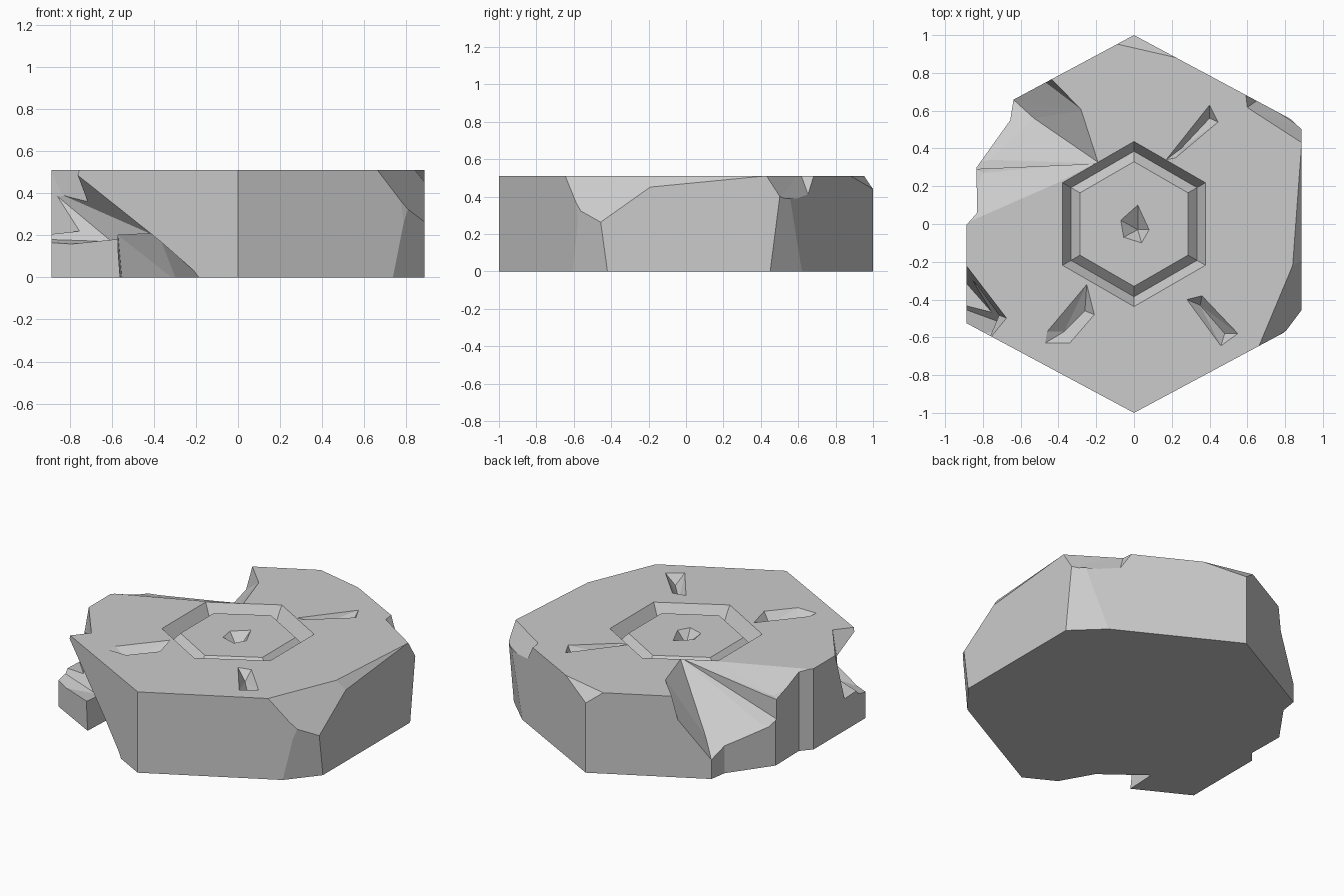
import bpy, bmesh, math
from mathutils import Vector

if "Cube" in bpy.data.objects:
    bpy.data.objects.remove(bpy.data.objects["Cube"])

TOP = 0.51
HEX = [(0, -1), (0.887, -0.525), (0.887, 0.525), (0, 1), (-0.887, 0.525), (-0.887, -0.525)]


def finish(bm, name):
    bmesh.ops.recalc_face_normals(bm, faces=bm.faces[:])
    mesh = bpy.data.meshes.new(name)
    bm.to_mesh(mesh)
    bm.free()
    obj = bpy.data.objects.new(name, mesh)
    bpy.context.collection.objects.link(obj)
    return obj


def hull(name, pts):
    """Convex chunk through the given points."""
    bm = bmesh.new()
    for p in pts:
        bm.verts.new(p)
    bmesh.ops.convex_hull(bm, input=bm.verts[:])
    loose = [v for v in bm.verts if not v.link_faces]
    bmesh.ops.delete(bm, geom=loose, context='VERTS')
    return finish(bm, name)


def lofted(name, rings):
    """Closed solid through equal-sized rings of points."""
    bm = bmesh.new()
    loops = [[bm.verts.new(p) for p in ring] for ring in rings]
    n = len(loops[0])
    for a, b in zip(loops, loops[1:]):
        for i in range(n):
            bm.faces.new((a[i], a[(i + 1) % n], b[(i + 1) % n], b[i]))
    bm.faces.new(loops[0])
    bm.faces.new(loops[-1])
    return finish(bm, name)


def hex_ring(r, z):
    return [(r * math.sin(i * math.pi / 3), r * math.cos(i * math.pi / 3), z) for i in range(6)]


def pit(name, rim, floor):
    """Pocket with sloping walls: rim on the top face, deeper floor points."""
    pts = [(x, y, TOP) for x, y in rim] + [(x, y, TOP + 0.05) for x, y in rim]
    return hull(name, pts + floor)


def trim(name, outline):
    """Full-height vertical cut with the given outline."""
    return hull(name, [(x, y, z) for x, y in outline for z in (-0.05, 0.6)])


# Hexagonal slab
slab = lofted("hex_slab", [[(x, y, z) for x, y in HEX] for z in (0, TOP)])

# Flat chips on the corners, each a plane through three points
chips = [
    ((0.65, -0.67, TOP), (0.70, -0.65, 0), (0.81, -0.56, 0.33)),
    ((0.70, -0.65, 0), (0.887, -0.42, 0), (0.81, -0.56, 0.33)),
    ((0.66, -0.65, TOP), (0.84, -0.22, TOP), (0.81, -0.56, 0.32)),
    ((0.84, -0.22, TOP), (0.887, 0.42, TOP), (0.887, -0.2, 0.45)),
    ((-0.1, 0.955, TOP), (0.27, 0.87, TOP), (0, 1, 0.44)),
    ((0.887, 0.5, 0.39), (0.887, 0.45, 0), (0.72, 0.61, 0)),
]
bm = bmesh.new()
bm.from_mesh(slab.data)
for a, b, c in chips:
    a, b, c = Vector(a), Vector(b), Vector(c)
    n = (b - a).cross(c - a).normalized()
    if n.dot(a - Vector((0, 0, 0.25))) < 0:
        n = -n
    cut = bmesh.ops.bisect_plane(bm, geom=bm.verts[:] + bm.edges[:] + bm.faces[:],
                                 plane_co=a, plane_no=n, clear_outer=True)
    rim = [e for e in cut['geom_cut'] if isinstance(e, bmesh.types.BMEdge)]
    bmesh.ops.contextual_create(bm, geom=rim)
bmesh.ops.recalc_face_normals(bm, faces=bm.faces[:])
bm.to_mesh(slab.data)
bm.free()

cutters = []

# Hexagonal groove around a sunken centre plate
cutters.append(lofted("groove_cutter", [hex_ring(0.46, 0.545), hex_ring(0.437, TOP),
                                        hex_ring(0.385, 0.43), hex_ring(0.33, 0.485)]))

# Centre pit and the three surviving radial slots
cutters.append(hull("centre_pit_cutter", [
    (-0.07, 0.02, 0.485), (0.02, 0.1, 0.485), (0.08, -0.03, 0.485), (0.04, -0.1, 0.485),
    (-0.055, -0.07, 0.485), (0, 0, 0.6), (0.02, -0.03, 0.41)]))
slots = [
    ([(0.17, 0.34), (0.4, 0.63), (0.445, 0.54), (0.22, 0.35)], [(0.25, 0.4, 0.45), (0.4, 0.56, 0.45)]),
    ([(-0.25, -0.32), (-0.21, -0.48), (-0.34, -0.63), (-0.47, -0.63), (-0.46, -0.57)],
     [(-0.26, -0.46, 0.45), (-0.37, -0.57, 0.45)]),
    ([(0.28, -0.4), (0.36, -0.38), (0.55, -0.58), (0.46, -0.645)], [(0.35, -0.43, 0.45), (0.48, -0.58, 0.45)]),
]
for rim, floor in slots:
    cutters.append(pit("slot_cutter", rim, floor))

# Stepped notch at the back right corner
cutters.append(hull("back_right_notch", [
    (0.59, 0.61, 0.53), (0.9, 0.41, 0.53), (0.9, 0.5, 0.39), (0.66, 0.66, 0.39),
    (0.59, 0.75, 0.5), (1, 0.9, 0.39), (1, 0.9, 0.6), (0.59, 0.8, 0.6), (1, 0.42, 0.6)]))

# Large break at the back left: sloping scoop, then a steep outer wall
cutters.append(hull("back_left_scoop", [
    (-0.46, 0.73, 0.52), (-0.27, 0.6, 0.52), (-0.18, 0.32, 0.52), (-0.4, 0.365, 0.52),
    (-0.82, 0.32, 0.56), (-0.4, 0.47, 0.36), (-0.53, 0.56, 0.2), (-0.64, 0.66, 0.12),
    (-0.76, 0.34, 0.26), (-1.1, 0.28, 0.2), (-1.1, 0.28, 0.56), (-0.8, 1, 0.1), (-0.6, 0.95, 0.56)]))
cutters.append(trim("back_left_wall", [(-0.63, 0.71), (-0.655, 0.55), (-0.84, 0.29), (-1.1, 0.29), (-0.8, 1)]))
# Shallow worn slope in front of it, and a nick in the left edge
cutters.append(hull("worn_slope", [
    (-0.19, 0.33, TOP), (-0.4, 0.22, TOP), (-0.9, 0, TOP), (-0.8, 0.27, 0.42),
    (-0.95, 0.36, 0.4), (-0.5, 0.42, 0.45), (-0.9, 0.2, 0.6), (-0.3, 0.33, 0.6)]))
cutters.append(trim("left_nick", [(-0.9, -0.02), (-0.83, 0.06), (-0.835, 0.32), (-1, 0.36), (-1, 0)]))

# Undercut below the front left corner, leaving a low foot
cutters.append(hull("front_left_cavity", [
    (-0.55, -0.5, -0.02), (-0.57, -0.57, 0.2), (-0.38, -0.74, 0.21), (-0.29, -0.7, -0.02),
    (-0.16, -0.93, -0.02), (-0.57, -0.95, 0.2), (-0.57, -0.95, -0.02), (-0.3, -1.1, -0.02)]))
cutters.append(hull("front_left_undercut", [
    (-0.77, -0.6, 0.5), (-0.6, -0.67, 0.34), (-0.4, -0.79, 0.2), (-0.7, -0.48, 0.3),
    (-0.9, -0.25, 0.42), (-0.9, -0.45, 0.18), (-0.6, -0.56, 0.17), (-1.1, -0.6, 0.14),
    (-1.1, -0.5, 0.5), (-0.7, -0.95, 0.25)]))
cutters.append(hull("left_corner_chip", [
    (-0.67, -0.5, 0.53), (-0.9, -0.2, 0.53), (-0.76, -0.61, 0.53), (-0.75, -0.47, 0.22),
    (-0.9, -0.3, 0.2), (-1.1, -0.5, 0.55), (-1, -0.6, 0.2)]))

# Carve everything out of the slab
bpy.context.view_layer.objects.active = slab
slab.select_set(True)
for cutter in cutters:
    cutter.hide_render = True
    mod = slab.modifiers.new(cutter.name, 'BOOLEAN')
    mod.operation = 'DIFFERENCE'
    mod.solver = 'EXACT'
    mod.object = cutter
    bpy.ops.object.modifier_apply(modifier=mod.name)
    bpy.data.objects.remove(cutter, do_unlink=True)
slab.name = "broken_hex_tile"
